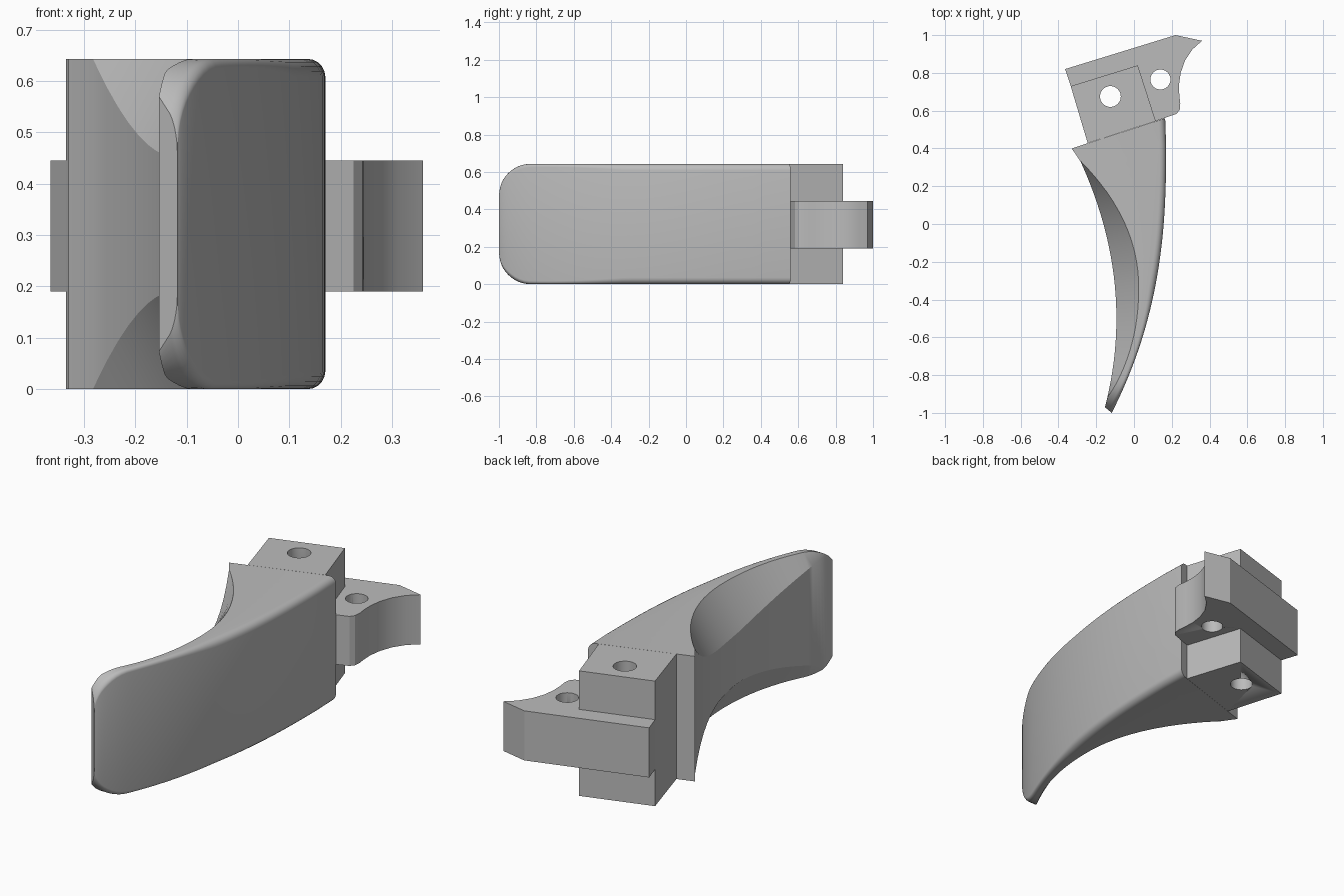
import bpy, bmesh, math

if "Cube" in bpy.data.objects:
    bpy.data.objects.remove(bpy.data.objects["Cube"])

HEIGHT = 0.643
MID = HEIGHT / 2

grey = bpy.data.materials.new("plain_grey")
grey.use_nodes = True
grey.diffuse_color = (0.5, 0.5, 0.5, 1)
grey.node_tree.nodes["Principled BSDF"].inputs["Base Color"].default_value = (0.5, 0.5, 0.5, 1)


def finish(bm, name, smooth=True):
    bmesh.ops.remove_doubles(bm, verts=bm.verts, dist=0.0005)
    bmesh.ops.recalc_face_normals(bm, faces=bm.faces)
    mesh = bpy.data.meshes.new(name)
    bm.to_mesh(mesh)
    bm.free()
    mesh.materials.append(grey)
    ob = bpy.data.objects.new(name, mesh)
    bpy.context.collection.objects.link(ob)
    if smooth:
        bpy.ops.object.select_all(action='DESELECT')
        ob.select_set(True)
        bpy.context.view_layer.objects.active = ob
        bpy.ops.object.shade_smooth_by_angle(angle=math.radians(25))
    return ob


def prism(name, outline, z0, z1):
    bm = bmesh.new()
    face = bm.faces.new([bm.verts.new((x, y, z0)) for x, y in outline])
    top = bmesh.ops.extrude_face_region(bm, geom=[face])["geom"]
    bmesh.ops.translate(bm, vec=(0, 0, z1 - z0),
                        verts=[v for v in top if isinstance(v, bmesh.types.BMVert)])
    return finish(bm, name)


def drill(ob, x, y, radius):
    # Round pin hole through the full height
    ring = [(x + radius * math.cos(a), y + radius * math.sin(a))
            for a in (math.tau * i / 40 for i in range(40))]
    cutter = prism(ob.name + "_hole_cutter", ring, -0.1, HEIGHT + 0.1)
    cutter.hide_render = True
    mod = ob.modifiers.new("pin_hole", 'BOOLEAN')
    mod.operation = 'DIFFERENCE'
    mod.solver = 'EXACT'
    mod.object = cutter
    bpy.ops.object.select_all(action='DESELECT')
    ob.select_set(True)
    bpy.context.view_layer.objects.active = ob
    bpy.ops.object.modifier_apply(modifier=mod.name)
    bpy.data.objects.remove(cutter)


# Curves of the blade, each as a function of y
def left_x(y):
    return -0.093 - 0.275 * (y + 0.5) ** 2


def right_x(y):
    return 0.17 - 0.288 * (max(0, 0.4 - y) / 1.4) ** 2.48


def scoop_x(y):
    if y > -0.35:
        return 0.025 - 0.305 * ((y + 0.35) / 0.68) ** 2
    return 0.025 - 0.175 * ((-0.35 - y) / 0.58) ** 2.2


def scoop_z(y):
    if y > -0.25:
        return 0.45 + 0.193 * ((y + 0.25) / 0.58) ** 3
    return 0.45 + 0.155 * ((-0.25 - y) / 0.68) ** 1.5


def top_z(y):
    # The tip is rounded off in side view
    over = min(0.17, max(0, -0.83 - y))
    return HEIGHT - 0.17 + math.sqrt(0.17 ** 2 - over ** 2)


def section(left, right, scoop, edge_z):
    """Closed cross-section, mirrored about the middle height."""
    (xl, yl), (xr, yr) = left, right
    r = min(0.035, 0.4 * (xr - scoop))
    half = []
    for i in range(6):
        a = math.pi / 2 * i / 5
        half.append((xr - r + r * math.cos(a), r * (1 - math.sin(a))))
    half += [(scoop, 0), (xl, HEIGHT - edge_z)]
    pts = []
    for x, drop in half:
        y = yl + (yr - yl) * (x - xl) / (xr - xl)
        z = top_z(y) - drop if x > scoop else min(HEIGHT - drop, top_z(y))
        pts.append((x, y, z))
    return pts + [(x, y, HEIGHT - z) for x, y, z in reversed(pts)]


# Curved finger blade with scooped edges, lofted from root to tip
stations = [section((-0.33, 0.40), (0.165, 0.56), -0.33, HEIGHT)]
STEPS = 36
for i in range(STEPS + 1):
    t = math.sin(math.pi / 2 * i / STEPS)
    yl, yr = 0.33 - 1.3 * t, 0.42 - 1.42 * t
    xl, xr = left_x(yl), right_x(yr)
    stations.append(section((xl, yl), (xr, yr), max(xl, scoop_x(yl)), scoop_z(yl)))

bm = bmesh.new()
rings = [[bm.verts.new(p) for p in s] for s in stations]
for a, b in zip(rings, rings[1:]):
    for j in range(len(a)):
        k = (j + 1) % len(a)
        bm.faces.new((a[j], a[k], b[k], b[j]))
bm.faces.new(rings[0])
bm.faces.new(rings[-1])
finish(bm, "finger_blade")

# Full-height pivot block behind the blade
block = prism("pivot_block", [(-0.335, 0.73), (0.02, 0.84), (0.115, 0.545), (-0.245, 0.428)],
              0, HEIGHT)
drill(block, -0.125, 0.675, 0.055)

# Thinner hook wrapped around the back of the block
hook = prism("rear_hook", [
    (-0.365, 0.82), (0.22, 1.0), (0.36, 0.97), (0.31, 0.925), (0.27, 0.865), (0.247, 0.8),
    (0.238, 0.735), (0.24, 0.68), (0.245, 0.64), (0.242, 0.605), (0.225, 0.583),
    (0.115, 0.545), (0.02, 0.84), (-0.335, 0.73)], 0.19, 0.445)
drill(hook, 0.14, 0.765, 0.053)
